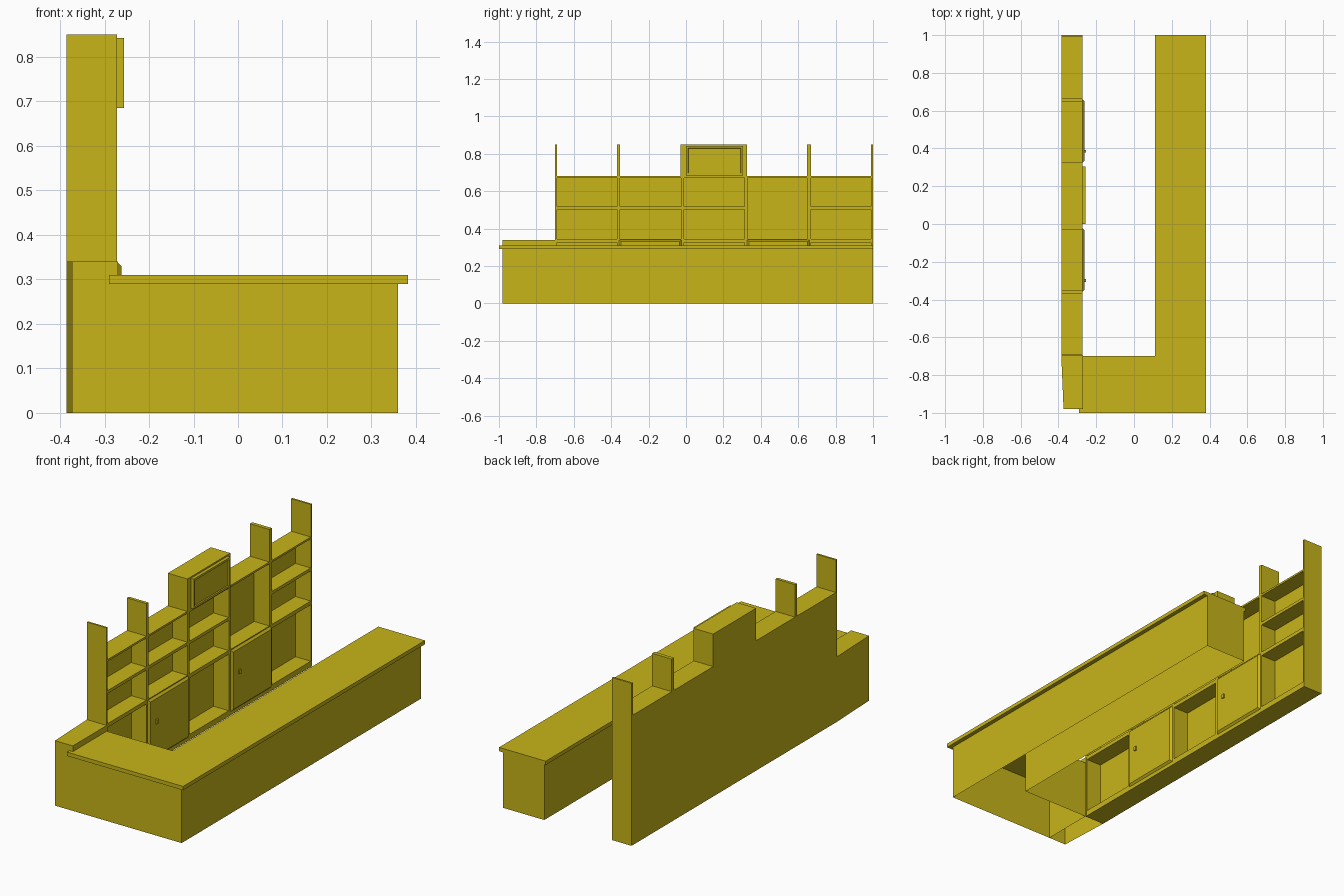
import bpy, bmesh

if "Cube" in bpy.data.objects:
    bpy.data.objects.remove(bpy.data.objects["Cube"])

mat = bpy.data.materials.new("mustard_paint")
mat.diffuse_color = (0.58, 0.46, 0.01, 1)
mat.use_nodes = True
mat.node_tree.nodes["Principled BSDF"].inputs["Base Color"].default_value = mat.diffuse_color


def finish(name, bm):
    bmesh.ops.recalc_face_normals(bm, faces=bm.faces)
    me = bpy.data.meshes.new(name)
    bm.to_mesh(me)
    bm.free()
    me.materials.append(mat)
    ob = bpy.data.objects.new(name, me)
    bpy.context.collection.objects.link(ob)
    return ob


def add_box(bm, x, y, z):
    vs = bmesh.ops.create_cube(bm, size=1)["verts"]
    for v in vs:
        for i, (lo, hi) in enumerate((x, y, z)):
            v.co[i] = lo if v.co[i] < 0 else hi
    return vs


def box(name, x, y, z):
    bm = bmesh.new()
    add_box(bm, x, y, z)
    return finish(name, bm)


def prism(name, outline, z0, z1, bottom=True, top=True):
    bm = bmesh.new()
    lo = [bm.verts.new((x, y, z0)) for x, y in outline]
    hi = [bm.verts.new((x, y, z1)) for x, y in outline]
    n = len(outline)
    for i in range(n):
        j = (i + 1) % n
        bm.faces.new((lo[i], lo[j], hi[j], hi[i]))
    if bottom:
        bm.faces.new(lo[::-1])
    if top:
        bm.faces.new(hi)
    return finish(name, bm)


# L-shaped counter: hollow base open underneath, slab on top
prism("counter_base", [(-0.27, -0.98), (0.36, -0.98), (0.36, 1.0), (0.12, 1.0),
                       (0.12, -0.70), (-0.27, -0.70)], 0, 0.29, bottom=False, top=False)
prism("counter_top", [(-0.29, -1.0), (0.382, -1.0), (0.382, 1.0), (0.112, 1.0),
                      (0.112, -0.70), (-0.29, -0.70)], 0.29, 0.31)

# Low tapered cabinet closing the corner
prism("end_cabinet", [(-0.373, -0.98), (-0.27, -0.98), (-0.27, -0.695),
                      (-0.385, -0.695)], 0, 0.34, bottom=False)

# Shelving wall
BACK, PANEL, FRONT = -0.385, -0.36, -0.272
DEPTH = (BACK, FRONT)
box("back_panel", (BACK, PANEL), (-0.695, 1.0), (0, 0.68))

# Upright dividers; all but the middle pair rise above the top shelf
edges = [(-0.70, -0.69), (-0.368, -0.352), (-0.028, -0.012),
         (0.312, 0.328), (0.648, 0.668), (0.99, 1.0)]
for i, e in enumerate(edges):
    box(f"divider_{i + 1}", DEPTH, e, (0, 0.68 if i in (2, 3) else 0.85))

# Shelves in each bay; the fourth bay is one tall opening
for i in range(5):
    bay = (edges[i][1], edges[i + 1][0])
    levels = [(0, 0.03), (0.325, 0.345), (0.502, 0.518), (0.67, 0.68)]
    if i == 3:
        levels.pop(2)
    for j, z in enumerate(levels):
        box(f"shelf_{i + 1}_{j + 1}", (PANEL, FRONT), bay, z)

# Chamfered cupboard doors with knobs
for n, (y0, y1) in enumerate([(-0.358, -0.024), (0.326, 0.66)], 1):
    bm = bmesh.new()
    cy, cz = (y0 + y1) / 2, 0.18
    for v in add_box(bm, (FRONT, -0.262), (y0, y1), (0.02, 0.34)):
        if v.co.x > -0.265:
            v.co.y += 0.01 if v.co.y < cy else -0.01
            v.co.z += 0.01 if v.co.z < cz else -0.01
    finish(f"door_{n}", bm)
    box(f"knob_{n}", (-0.263, -0.255), (y0 + 0.052, y0 + 0.066), (0.20, 0.222))

# Raised box with a recessed screen
box("top_box", DEPTH, (-0.03, 0.325), (0.68, 0.85))
bm = bmesh.new()
add_box(bm, (FRONT, -0.256), (0.0, 0.305), (0.685, 0.842))
bm.normal_update()
face = max(bm.faces, key=lambda f: f.calc_center_median().x)
bmesh.ops.inset_region(bm, faces=[face], thickness=0.016)
bmesh.ops.inset_region(bm, faces=[face], thickness=0.002, depth=-0.006)
finish("screen", bm)
